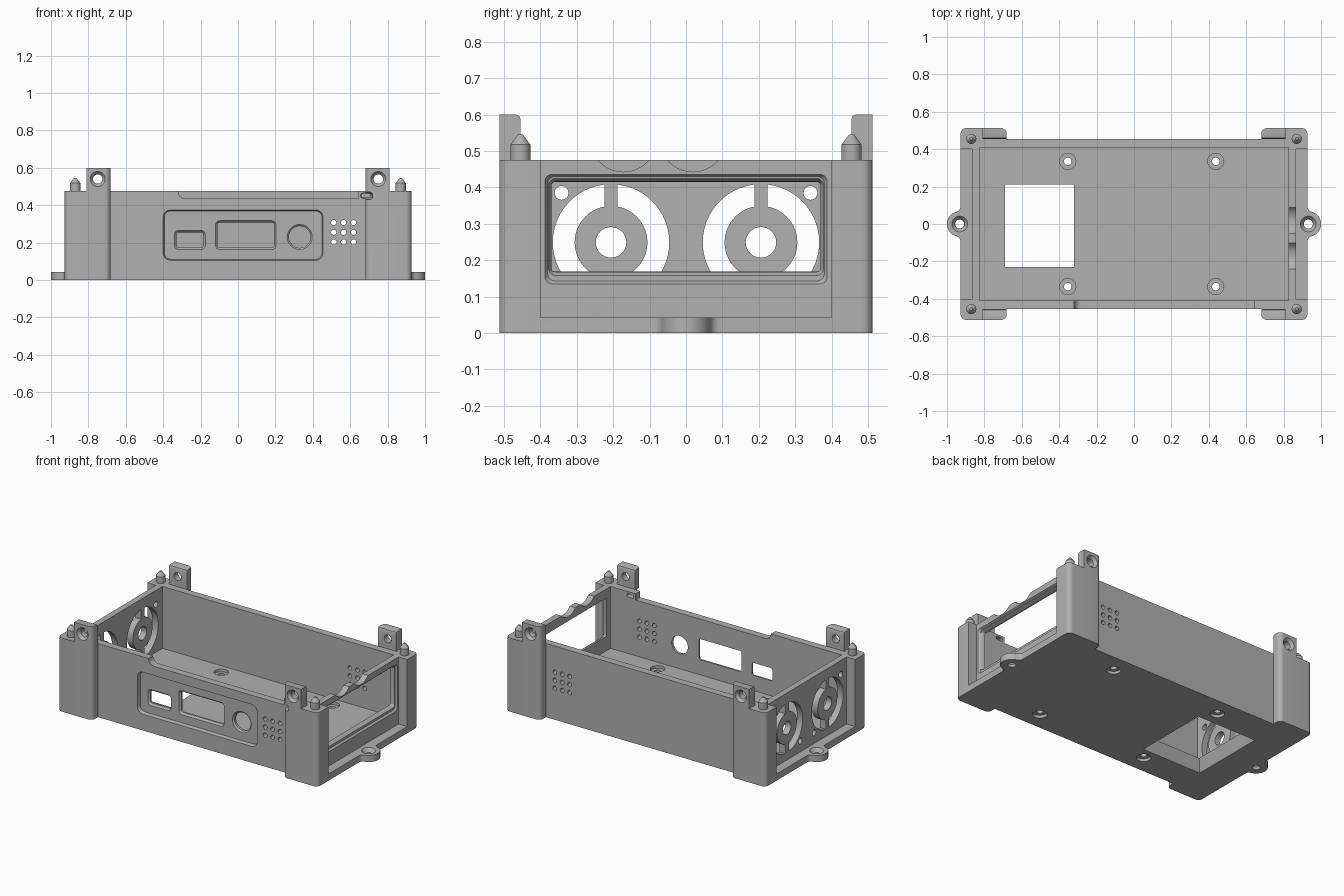
import bpy, bmesh
from math import sin, cos, radians, asin, degrees, sqrt, atan2

if "Cube" in bpy.data.objects:
    bpy.data.objects.remove(bpy.data.objects["Cube"])

grey = bpy.data.materials.new("dark_grey")
grey.diffuse_color = (0.44, 0.44, 0.44, 1)
grey.use_nodes = True
grey.node_tree.nodes["Principled BSDF"].inputs["Base Color"].default_value = grey.diffuse_color


def arc(cu, cv, r, a0, a1, n=8):
    return [(cu + r * cos(radians(a0 + (a1 - a0) * i / n)),
             cv + r * sin(radians(a0 + (a1 - a0) * i / n))) for i in range(n + 1)]


def circle(cu, cv, r, n=32):
    return arc(cu, cv, r, 0, 360, n)[:-1]


def rrect(u0, u1, v0, v1, r):
    return (arc(u1 - r, v1 - r, r, 0, 90, 6) + arc(u0 + r, v1 - r, r, 90, 180, 6)
            + arc(u0 + r, v0 + r, r, 180, 270, 6) + arc(u1 - r, v0 + r, r, 270, 360, 6))


def rect(u0, u1, v0, v1):
    return [(u0, v0), (u1, v0), (u1, v1), (u0, v1)]


def loft(name, axis, sections):
    """Skin a closed solid through (position, 2D profile) sections along an axis."""
    place = {'x': lambda t, u, v: (t, u, v),
             'y': lambda t, u, v: (u, t, v),
             'z': lambda t, u, v: (u, v, t)}[axis]
    bm = bmesh.new()
    rings = [[bm.verts.new(place(t, u, v)) for u, v in pts] for t, pts in sections]
    n = len(rings[0])
    for a, b in zip(rings, rings[1:]):
        for i in range(n):
            j = (i + 1) % n
            bm.faces.new((a[i], a[j], b[j], b[i]))
    bm.faces.new(rings[0])
    bm.faces.new(rings[-1])
    bmesh.ops.recalc_face_normals(bm, faces=bm.faces)
    me = bpy.data.meshes.new(name)
    bm.to_mesh(me)
    bm.free()
    me.materials.append(grey)
    ob = bpy.data.objects.new(name, me)
    bpy.context.collection.objects.link(ob)
    return ob


def activate(ob):
    bpy.ops.object.select_all(action='DESELECT')
    ob.select_set(True)
    bpy.context.view_layer.objects.active = ob


def cut(target, axis, sections):
    cutter = loft("cutter", axis, sections)
    cutter.hide_render = True
    mod = target.modifiers.new("cut", 'BOOLEAN')
    mod.operation, mod.solver, mod.object = 'DIFFERENCE', 'EXACT', cutter
    activate(target)
    bpy.ops.object.modifier_apply(modifier=mod.name)
    bpy.data.objects.remove(cutter)


def smooth(ob):
    activate(ob)
    bpy.ops.object.shade_smooth_by_angle(angle=radians(30))


# Plan outline: mounting ears, corner posts and long walls
EX, EY, EAR, ER, FR, PX = 0.927, 0.513, 0.932, 0.068, 0.03, 0.681
FLOOR = 0.076
fx = EX + FR - EAR
fy = sqrt((ER + FR) ** 2 - fx ** 2)
ta = degrees(atan2(fy, fx))
quarter = (arc(EAR, 0, ER, 0, ta) + arc(EX + FR, fy, FR, 180 + ta, 180)
           + arc(EX - 0.03, EY - 0.03, 0.03, 0, 90)
           + arc(PX + 0.03, EY - 0.03, 0.03, 90, 180) + [(PX, 0.455)])
half = quarter + [(-u, v) for u, v in reversed(quarter)]
outline = half + [(u, -v) for u, v in reversed(half[1:-1])]
body = loft("case_body", 'z', [(0, outline), (0.475, outline)])

# Inner cavity and recessed end faces
cavity = rect(-0.825, 0.825, -0.408, 0.408)
cut(body, 'z', [(FLOOR, cavity), (0.6, cavity)])
for s in (-1, 1):
    end = rect(min(s * 0.865, s * 1.1), max(s * 0.865, s * 1.1), -0.4, 0.4)
    cut(body, 'z', [(0.043, end), (0.6, end)])

# Flared floor opening, ear holes and floor screw holes
opening = rect(-0.69, -0.32, -0.23, 0.21)
flare = rect(-0.72, -0.29, -0.26, 0.24)
cut(body, 'z', [(-0.05, flare), (0, flare), (FLOOR, opening), (0.2, opening)])
for s in (-1, 1):
    small, big = circle(s * EAR, 0, 0.024), circle(s * EAR, 0, 0.042)
    cut(body, 'z', [(-0.1, small), (0.018, small), (0.043, big), (0.1, big)])
    for x in (-0.354, 0.437):
        small, big = circle(x, s * 0.335, 0.02), circle(x, s * 0.335, 0.043)
        cut(body, 'z', [(-0.1, big), (0.018, big), (0.0181, small),
                        (0.058, small), (0.0581, big), (0.2, big)])

# Front control panel: recess, port, display and knob openings
cut(body, 'y', [(-0.5, rrect(-0.4, 0.455, 0.105, 0.375, 0.04)),
                (-0.455, rrect(-0.4, 0.455, 0.105, 0.375, 0.04)),
                (-0.432, rrect(-0.394, 0.449, 0.111, 0.369, 0.034))])
for x0, x1, z0, z1 in ((-0.34, -0.175, 0.163, 0.265), (-0.12, 0.203, 0.163, 0.317)):
    wide = rrect(x0, x1, z0, z1, 0.022)
    tight = rrect(x0 + 0.01, x1 - 0.01, z0 + 0.01, z1 - 0.01, 0.012)
    cut(body, 'y', [(-0.5, wide), (-0.432, wide), (-0.42, tight), (-0.35, tight)])
knob, knob_in = circle(0.33, 0.23, 0.067), circle(0.33, 0.23, 0.058)
cut(body, 'y', [(-0.5, knob), (-0.432, knob), (-0.424, knob_in), (-0.35, knob_in)])

# Vent holes through the front and back walls
for x in (0.512, 0.565, 0.618):
    for z in (0.203, 0.255, 0.307):
        hole = circle(x, z, 0.014, 20)
        cut(body, 'y', [(-0.6, hole), (0.6, hole)])

# Lowered front rim and cable slot
rim = ([(-0.32, 0.6), (-0.32, 0.475)] + arc(-0.28, 0.475, 0.04, 180, 270, 6)
       + [(0.645, 0.435), (0.645, 0.6)])
cut(body, 'y', [(-0.52, rim), (-0.4, rim)])
slot = rrect(0.648, 0.72, 0.431, 0.47, 0.016)
slot_in = rrect(0.66, 0.708, 0.44, 0.462, 0.01)
cut(body, 'y', [(-0.6, slot), (-0.5, slot), (-0.43, slot_in), (-0.4, slot_in)])

# Right end: sloped window frame and scalloped rim
cut(body, 'x', [(0.95, rrect(-0.388, 0.388, 0.135, 0.436, 0.02)),
                (0.865, rrect(-0.388, 0.388, 0.135, 0.436, 0.02)),
                (0.853, rrect(-0.38, 0.38, 0.143, 0.43, 0.02)),
                (0.8529, rrect(-0.378, 0.378, 0.158, 0.425, 0.02)),
                (0.838, rrect(-0.37, 0.37, 0.168, 0.416, 0.01)),
                (0.75, rrect(-0.368, 0.368, 0.172, 0.41, 0.008))])
for y in (-0.172, 0.019):
    scallop = circle(y, 0.534, 0.091, 64)
    cut(body, 'x', [(0.8, scallop), (0.9, scallop)])

# Left end: two fan grilles with hub, spokes and diagonal screw holes
R, H, W = 0.16, 0.1, 0.0175
a_out, a_in = degrees(asin(W / R)), degrees(asin(W / H))
for s in (-1, 1):
    cy, cz = s * 0.206, 0.249
    for turn in (0, 180):
        ring = (arc(cy, cz, R, turn - 90 + a_out, turn + 90 - a_out, 24)
                + arc(cy, cz, H, turn + 90 - a_in, turn - 90 + a_in, 24))
        cut(body, 'x', [(-0.95, ring), (-0.8, ring)])
    for y, z, r in ((cy, cz, 0.042), (s * 0.342, 0.385, 0.019), (s * 0.07, 0.113, 0.019)):
        hole = circle(y, z, r)
        cut(body, 'x', [(-0.95, hole), (-0.8, hole)])
smooth(body)

# Lid tabs and locating pins on the four posts
for sx, side in ((-1, "left"), (1, "right")):
    for sy, face in ((-1, "front"), (1, "back")):
        def tab_plan(inset):
            y = 0.455 + inset
            pts = [(PX, y), (0.81, y), (0.81, EY)] + arc(PX + 0.03, EY - 0.03, 0.03, 90, 180)
            return [(sx * u, sy * v) for u, v in pts]
        tab = loft(f"lid_tab_{face}_{side}", 'z',
                   [(0.475, tab_plan(0)), (0.588, tab_plan(0)),
                    (0.5965, tab_plan(0.0035)), (0.6, tab_plan(0.012))])
        small, big = circle(sx * 0.75, 0.54, 0.025), circle(sx * 0.75, 0.54, 0.04)
        cut(tab, 'y', [(sy * 0.6, big), (sy * EY, big),
                       (sy * 0.495, small), (sy * 0.4, small)])
        smooth(tab)
        px, py = sx * 0.87, sy * 0.455
        pin = loft(f"locating_pin_{face}_{side}", 'z',
                   [(0.475, circle(px, py, 0.027)), (0.518, circle(px, py, 0.027)),
                    (0.545, circle(px, py, 0.007))])
        smooth(pin)
